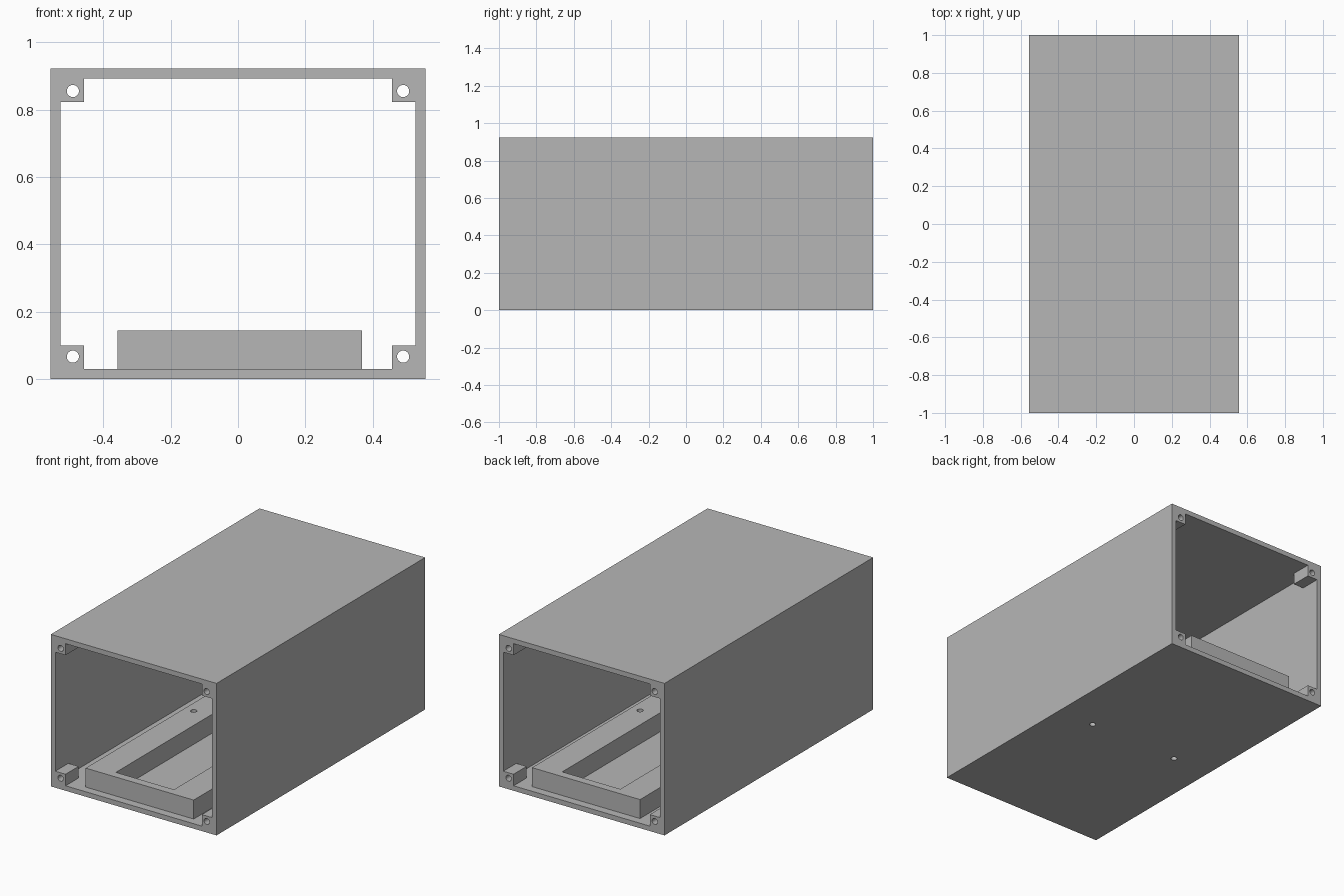
import bpy, bmesh, math
from mathutils import Matrix, Vector

if "Cube" in bpy.data.objects:
    bpy.data.objects.remove(bpy.data.objects["Cube"], do_unlink=True)

W, H, WALL = 0.556, 0.922, 0.03      # half width, height, wall thickness
BLOCK_X, BLOCK_Z = 0.457, 0.10       # inner limits of the corner blocks
BLOCK_DEPTH = 0.125
BORE = 0.018
TRAY_X = 0.0055                      # tray sits slightly off centre

grey = bpy.data.materials.new("plain grey")
grey.use_nodes = True
colour = (0.47, 0.47, 0.47, 1)
grey.diffuse_color = colour
grey.node_tree.nodes["Principled BSDF"].inputs["Base Color"].default_value = colour


def make_object(name, bm):
    bmesh.ops.recalc_face_normals(bm, faces=bm.faces)
    mesh = bpy.data.meshes.new(name)
    bm.to_mesh(mesh)
    bm.free()
    obj = bpy.data.objects.new(name, mesh)
    bpy.context.collection.objects.link(obj)
    mesh.materials.append(grey)
    return obj


def box(name, x0, x1, y0, y1, z0, z1):
    bm = bmesh.new()
    centre = Vector((x0 + x1, y0 + y1, z0 + z1)) / 2
    size = Matrix.Diagonal((x1 - x0, y1 - y0, z1 - z0, 1))
    bmesh.ops.create_cube(bm, size=1, matrix=Matrix.Translation(centre) @ size)
    return make_object(name, bm)


def pin(name, centre, length, along_y=False):
    bm = bmesh.new()
    turn = Matrix.Rotation(math.pi / 2 if along_y else 0, 4, "X")
    bmesh.ops.create_cone(bm, cap_ends=True, segments=32, radius1=BORE, radius2=BORE,
                          depth=length, matrix=Matrix.Translation(centre) @ turn)
    return make_object(name, bm)


def prism_y(name, outline, half_length):
    bm = bmesh.new()
    face = bm.faces.new([bm.verts.new((x, -half_length, z)) for x, z in outline])
    new = bmesh.ops.extrude_face_region(bm, geom=[face])["geom"]
    bmesh.ops.translate(bm, vec=(0, 2 * half_length, 0),
                        verts=[v for v in new if isinstance(v, bmesh.types.BMVert)])
    return make_object(name, bm)


def cut(target, cutter):
    cutter.hide_render = True
    mod = target.modifiers.new("cut", "BOOLEAN")
    mod.operation, mod.solver, mod.object = "DIFFERENCE", "EXACT", cutter
    bpy.context.view_layer.objects.active = target
    bpy.ops.object.modifier_apply(modifier=mod.name)
    bpy.data.objects.remove(cutter, do_unlink=True)


# Outer housing, hollowed so that square blocks stay in the corners
housing = box("housing", -W, W, -1, 1, 0, H)
ix, lo, hi = W - WALL, WALL, H - WALL
quarter = [(BLOCK_X, lo), (BLOCK_X, BLOCK_Z), (ix, BLOCK_Z)]
right = quarter + [(x, H - z) for x, z in reversed(quarter)]
notched = right + [(-x, z) for x, z in reversed(right)]
cut(housing, prism_y("opening_cutter", notched, 1.1))

# Corner blocks exist only near the two open ends
reach = 1 - BLOCK_DEPTH
cut(housing, box("chamber_cutter", -ix, ix, -reach, reach, lo, hi))

# Bores through the corner blocks
for side in (-1, 1):
    for z in (0.067, H - 0.067):
        cut(housing, pin("bore_cutter", (side * 0.49, 0, z), 2.2, along_y=True))

# Rectangular mounting frame on the floor
frame = box("mounting_frame", TRAY_X - 0.3625, TRAY_X + 0.3625, -0.95, 0.95, WALL, 0.145)
cut(frame, box("frame_cutter", TRAY_X - 0.195, TRAY_X + 0.195, -0.9, 0.9, -0.1, 0.3))

# Screw holes through frame and floor
for side in (-1, 1):
    for part in (housing, frame):
        cut(part, pin("screw_cutter", (TRAY_X + side * 0.303, 0, 0.05), 0.4))

# Smooth bores, sharp edges elsewhere
bpy.ops.object.select_all(action="DESELECT")
for part in (housing, frame):
    part.select_set(True)
bpy.context.view_layer.objects.active = housing
bpy.ops.object.shade_smooth_by_angle(angle=math.radians(30))
